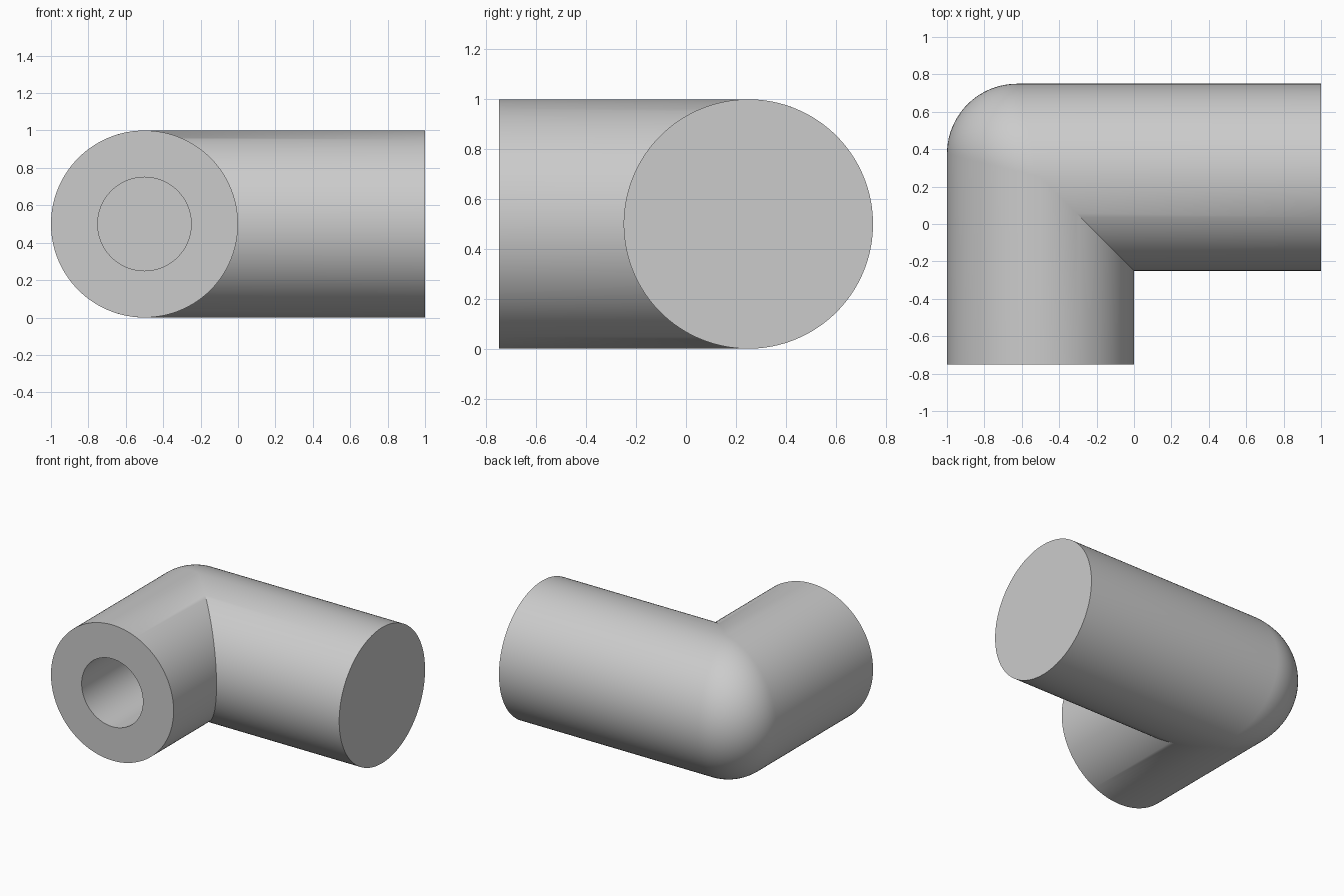
import bpy, bmesh, math
from mathutils import Vector

cube = bpy.data.objects.get("Cube")
if cube:
    bpy.data.objects.remove(cube, do_unlink=True)

SIDES, ARC_STEPS = 128, 20
RADIUS, FILLET, BORE = 0.5, 0.375, 0.25
AXIS = Vector((-0.5, 0.25, 0.5))      # where the two leg axes meet
FRONT, END = -0.75, 1.0
BORE_END = 0.25

angles = [math.tau * i / SIDES for i in range(SIDES)]


def front_ring(radius, y):
    """Circle around the front leg's axis."""
    return [Vector((AXIS.x - radius * math.cos(a), y, AXIS.z + radius * math.sin(a)))
            for a in angles]


def corner_ring(t):
    """Ring through the bend: sharp mitre inside, rolled fillet outside."""
    ring = []
    for a in angles:
        c, s = math.cos(a), math.sin(a)
        r = FILLET if c > 0 else 0.0
        k = RADIUS - r
        centre = AXIS + k * Vector((-c, c, s))
        normal = Vector((-c, 0, s)).slerp(Vector((0, c, s)), t) if c > 0 else Vector()
        ring.append(centre + r * normal)
    return ring


def side_ring(x):
    """Circle around the long leg's axis."""
    return [Vector((x, AXIS.y + RADIUS * math.cos(a), AXIS.z + RADIUS * math.sin(a)))
            for a in angles]


# Chain of rings: bore bottom, bore mouth, front rim, bend, far end
rings = [front_ring(BORE, BORE_END), front_ring(BORE, FRONT), front_ring(RADIUS, FRONT)]
rings += [corner_ring(i / ARC_STEPS) for i in range(ARC_STEPS + 1)]
rings.append(side_ring(END))

bm = bmesh.new()
loops = [[bm.verts.new(p) for p in ring] for ring in rings]
for low, high in zip(loops, loops[1:]):
    for i in range(SIDES):
        j = (i + 1) % SIDES
        bm.faces.new((low[i], low[j], high[j], high[i]))
bm.faces.new(loops[0])
bm.faces.new(loops[-1])

# Collapse the bend rings onto the sharp inner mitre
bmesh.ops.remove_doubles(bm, verts=bm.verts[:], dist=0.0001)
bmesh.ops.dissolve_degenerate(bm, edges=bm.edges[:], dist=0.0001)
bmesh.ops.recalc_face_normals(bm, faces=bm.faces[:])

mesh = bpy.data.meshes.new("elbow_body")
bm.to_mesh(mesh)
bm.free()
body = bpy.data.objects.new("elbow_body", mesh)
bpy.context.collection.objects.link(body)

# Single plain grey
grey = bpy.data.materials.new("light_grey")
grey.use_nodes = True
colour = (0.6, 0.6, 0.6, 1)
grey.diffuse_color = colour
grey.node_tree.nodes["Principled BSDF"].inputs["Base Color"].default_value = colour
mesh.materials.append(grey)

bpy.ops.object.select_all(action='DESELECT')
body.select_set(True)
bpy.context.view_layer.objects.active = body
bpy.ops.object.shade_smooth_by_angle(angle=math.radians(30))
